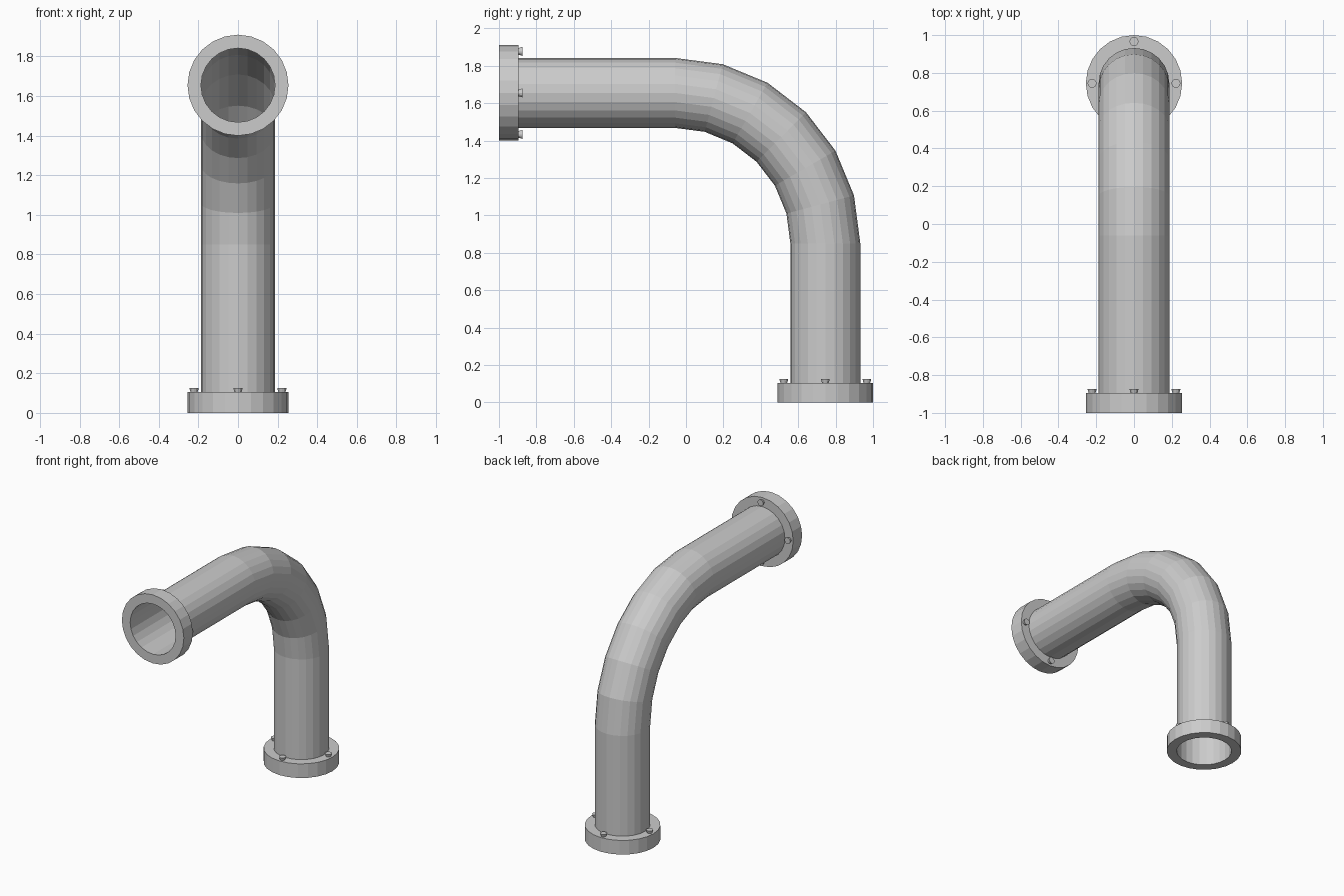
import bpy, bmesh
from math import sin, cos, pi, radians
from mathutils import Vector, Matrix

if "Cube" in bpy.data.objects:
    bpy.data.objects.remove(bpy.data.objects["Cube"])

SIDES = 24
PIPE_R, FLANGE_R, FLANGE_H = 0.187, 0.255, 0.105
BOLT_RING = 0.222
CY, CZ, BEND_R = -0.06, 0.85, 0.805      # bend centre and radius
AXIS_Y, AXIS_Z = CY + BEND_R, CZ + BEND_R


def finish(name, bm, matrix=None):
    mesh = bpy.data.meshes.new(name)
    bm.to_mesh(mesh)
    bm.free()
    ob = bpy.data.objects.new(name, mesh)
    bpy.context.collection.objects.link(ob)
    if matrix:
        ob.matrix_world = matrix
    return ob


def skin(bm, rings):
    for a, b in zip(rings, rings[1:]):
        for i in range(len(a)):
            j = (i + 1) % len(a)
            bm.faces.new((a[i], a[j], b[j], b[i]))


# Open pipe: straight riser, six-segment elbow, straight horizontal run
stations = [(AXIS_Y, 0.0, 0.0)]
for k in range(7):
    t = radians(15 * k)
    stations.append((CY + BEND_R * cos(t), CZ + BEND_R * sin(t), t))
stations.append((-1.0, AXIS_Z, pi / 2))

bm = bmesh.new()
rings = []
for y, z, t in stations:
    out = Vector((0, cos(t), sin(t)))
    rings.append([bm.verts.new(Vector((0, y, z))
                  + Vector((PIPE_R * cos(a), 0, 0)) + out * PIPE_R * sin(a))
                  for a in (2 * pi * i / SIDES for i in range(SIDES))])
skin(bm, rings)
finish("pipe", bm)


def flange(name, matrix):
    # Collar: the pipe itself lines the bore
    bm = bmesh.new()
    profile = [(PIPE_R, 0), (FLANGE_R, 0), (FLANGE_R, FLANGE_H), (PIPE_R, FLANGE_H)]
    skin(bm, [[bm.verts.new((r * cos(2 * pi * i / SIDES), r * sin(2 * pi * i / SIDES), z))
               for i in range(SIDES)] for r, z in profile])
    bmesh.ops.reverse_faces(bm, faces=bm.faces)
    bmesh.ops.recalc_face_normals(bm, faces=bm.faces)
    finish(name, bm, matrix)

    # Four bolt heads, slightly wider at the outer end
    bm = bmesh.new()
    for k in range(4):
        a = k * pi / 2
        bmesh.ops.create_cone(bm, cap_ends=True, segments=12,
                              radius1=0.017, radius2=0.024, depth=0.024,
                              matrix=Matrix.Translation((BOLT_RING * cos(a), BOLT_RING * sin(a),
                                                         FLANGE_H + 0.009)))
    finish(name + "_bolts", bm, matrix)


flange("bottom_flange", Matrix.Translation((0, AXIS_Y, 0)))
flange("front_flange", Matrix.Translation((0, -1, AXIS_Z)) @ Matrix.Rotation(-pi / 2, 4, 'X'))
